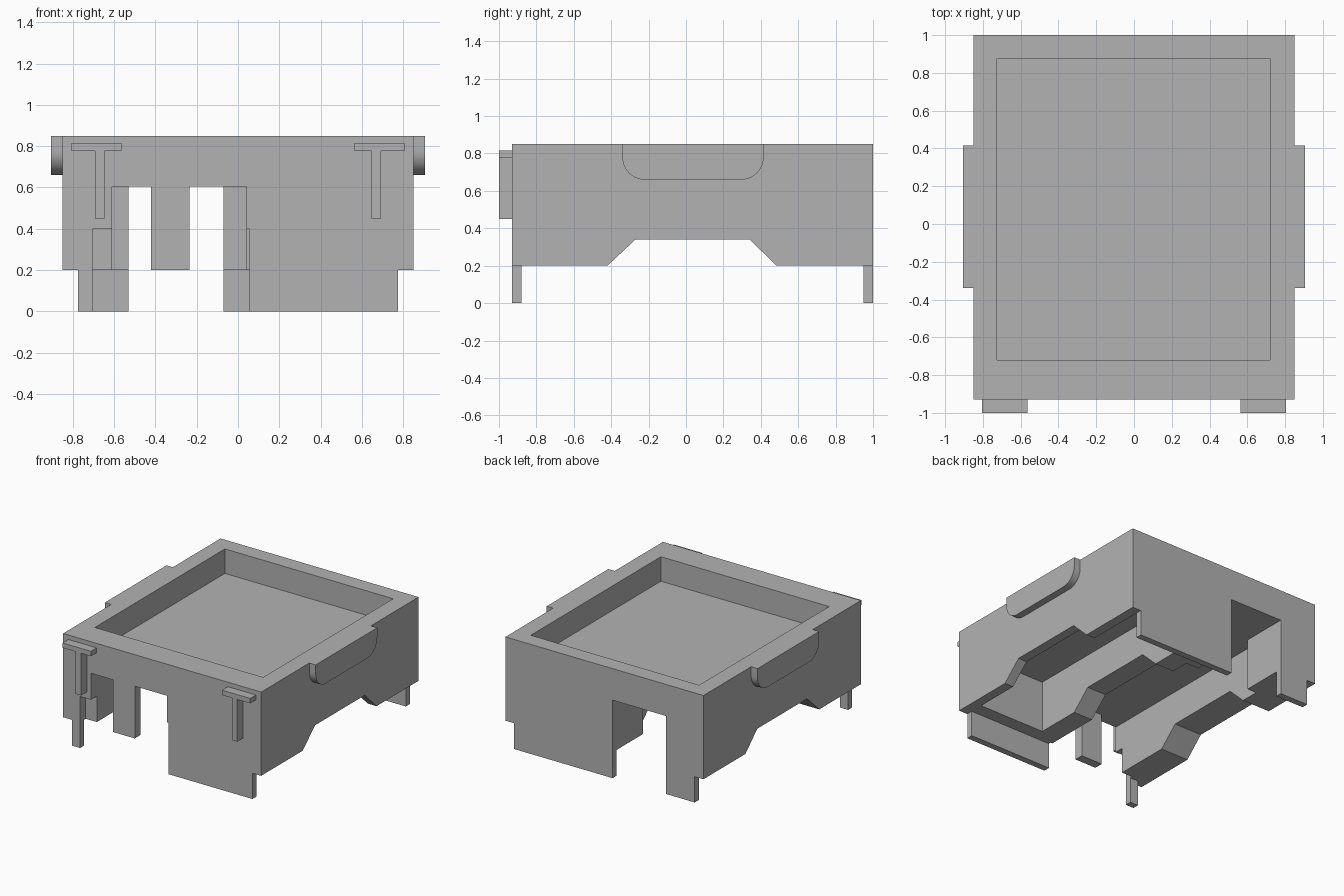
import bpy
import bmesh
import math

cube = bpy.data.objects.get("Cube")
if cube:
    bpy.data.objects.remove(cube, do_unlink=True)

# Single plain grey material
grey = bpy.data.materials.new("plain_grey")
grey.use_nodes = True
colour = (0.45, 0.45, 0.45, 1)
grey.diffuse_color = colour
grey.node_tree.nodes["Principled BSDF"].inputs["Base Color"].default_value = colour


def prism(name, profile, x0, x1):
    """Extrude a (y, z) outline along x."""
    bm = bmesh.new()
    face = bm.faces.new([bm.verts.new((x0, y, z)) for y, z in profile])
    new = bmesh.ops.extrude_face_region(bm, geom=[face])["geom"]
    verts = [v for v in new if isinstance(v, bmesh.types.BMVert)]
    bmesh.ops.translate(bm, verts=verts, vec=(x1 - x0, 0, 0))
    bmesh.ops.recalc_face_normals(bm, faces=bm.faces)
    mesh = bpy.data.meshes.new(name)
    bm.to_mesh(mesh)
    bm.free()
    mesh.materials.append(grey)
    obj = bpy.data.objects.new(name, mesh)
    bpy.context.collection.objects.link(obj)
    return obj


def box(name, x, y, z):
    outline = [(y[0], z[0]), (y[1], z[0]), (y[1], z[1]), (y[0], z[1])]
    return prism(name, outline, *x)


def cut(target, cutter):
    """Subtract the cutter, then discard it."""
    cutter.hide_render = True
    mod = target.modifiers.new("cut", "BOOLEAN")
    mod.operation = "DIFFERENCE"
    mod.solver = "EXACT"
    mod.object = cutter
    bpy.context.view_layer.objects.active = target
    bpy.ops.object.modifier_apply(modifier=mod.name)
    bpy.data.objects.remove(cutter, do_unlink=True)


# Main housing, carved from one block
low = -0.1
housing = box("housing", (-0.85, 0.85), (-0.93, 1), (0, 0.85))

# Open tray in the top
cut(housing, box("tray_cut", (-0.725, 0.72), (-0.72, 0.875), (0.66, 1)))

# Space under the housing leaves thin skirts at front and back
cut(housing, box("underside_cut", (-1, 1), (-0.88, 0.95), (low, 0.2)))
for side in (-1, 1):
    edges = sorted((side * 0.775, side))
    cut(housing, box("skirt_end_cut", edges, (-1.1, 1.1), (low, 0.2)))

# Sloped arch across both sides
arch = [(-0.42, 0.2), (-0.27, 0.34), (0.34, 0.34), (0.485, 0.2),
        (0.485, 0.15), (-0.42, 0.15)]
cut(housing, prism("arch_cut", arch, -1, 1))

# Channel from front to back, narrower at the back
cut(housing, box("wide_channel_cut", (-0.61, 0.04), (-1.1, 0.63), (low, 0.605)))
cut(housing, box("narrow_channel_cut", (-0.53, -0.07), (0.5, 1.1), (low, 0.605)))

# Recess around the front mouth
cut(housing, box("mouth_recess_cut", (-0.705, 0.055), (-1.1, -0.86), (low, 0.4)))

# Hollow compartment beside the channel
cut(housing, box("compartment_cut", (0.205, 0.775), (-0.775, 0.95), (0.15, 0.605)))

# Post hanging in the front mouth
box("front_post", (-0.42, -0.235), (-0.93, -0.86), (0.2, 0.605))

# Side grips with rounded lower corners
radius, steps = 0.12, 10
grip = [(-0.34, 0.85)]
for centre, start in ((-0.34 + radius, math.pi), (0.415 - radius, 1.5 * math.pi)):
    for i in range(steps + 1):
        a = start + i / steps * math.pi / 2
        grip.append((centre + radius * math.cos(a), 0.66 + radius + radius * math.sin(a)))
grip.append((0.415, 0.85))
for side, label in ((-1, "right"), (1, "left")):
    obj = prism(label + "_grip", grip, side * 0.85, side * 0.905)
    bpy.ops.object.select_all(action="DESELECT")
    obj.select_set(True)
    bpy.context.view_layer.objects.active = obj
    bpy.ops.object.shade_smooth_by_angle(angle=math.radians(30))

    # T-shaped bracket on the front
    bar = sorted((side * 0.563, side * 0.805))
    centre = 0.67 * side
    box(label + "_bracket_bar", bar, (-1, -0.93), (0.777, 0.815))
    box(label + "_bracket_stem", (centre - 0.023, centre + 0.023),
        (-1, -0.93), (0.45, 0.777))
